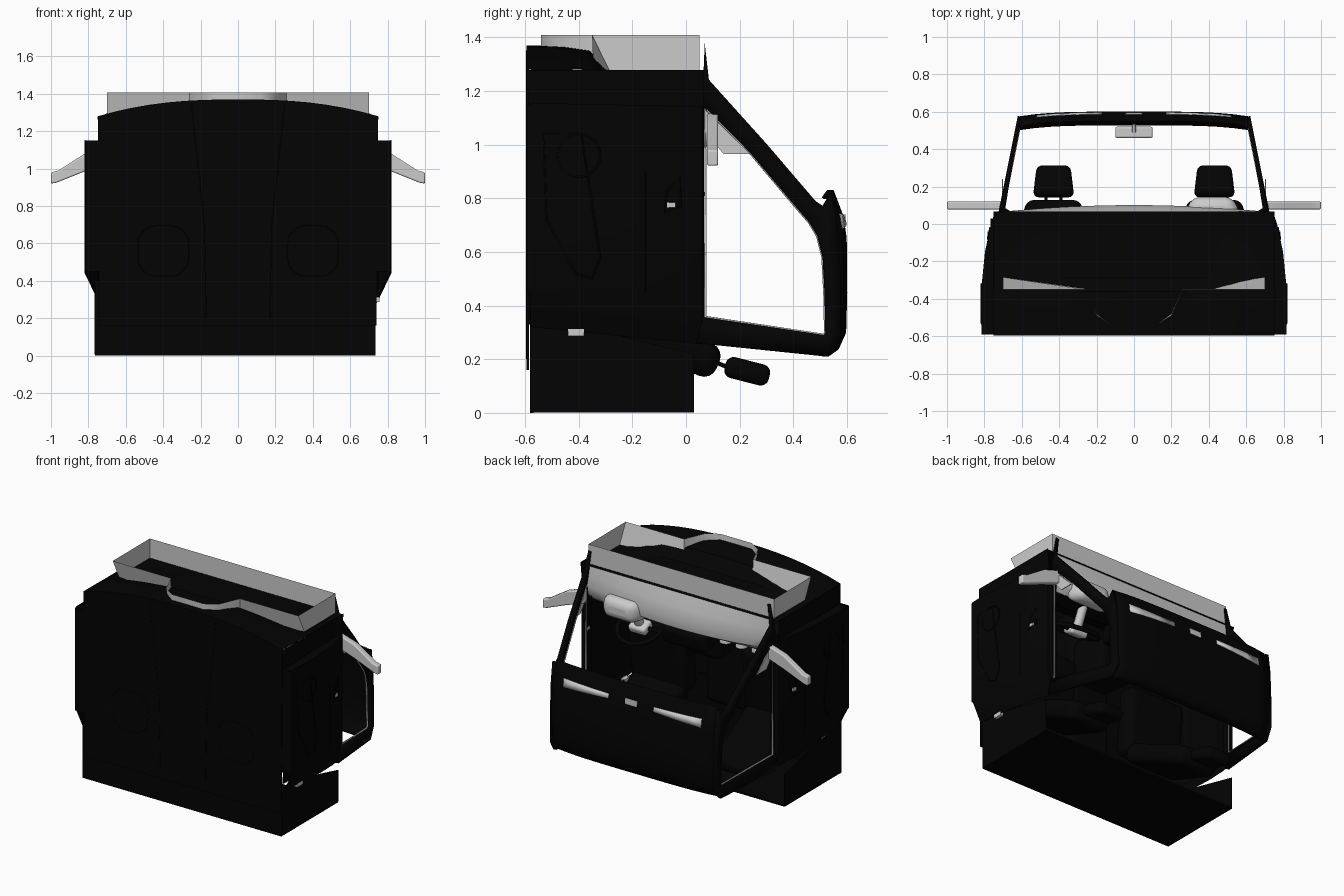
import bpy, bmesh, math
from mathutils import Matrix, Vector

if "Cube" in bpy.data.objects:
    bpy.data.objects.remove(bpy.data.objects["Cube"])

black = bpy.data.materials.new("black_trim")
black.diffuse_color = (0.001, 0.001, 0.001, 1)
black.use_nodes = True
black.node_tree.nodes["Principled BSDF"].inputs["Base Color"].default_value = black.diffuse_color


def finish(name, bm, mat=None, solid=0, bevel=0, smooth=True):
    bmesh.ops.recalc_face_normals(bm, faces=bm.faces)
    me = bpy.data.meshes.new(name)
    bm.to_mesh(me)
    bm.free()
    ob = bpy.data.objects.new(name, me)
    bpy.context.collection.objects.link(ob)
    if mat:
        me.materials.append(mat)
    if solid:
        m = ob.modifiers.new("solid", 'SOLIDIFY')
        m.thickness, m.offset = solid, 0
    if bevel:
        m = ob.modifiers.new("bevel", 'BEVEL')
        m.width, m.segments = bevel, 4
    if smooth:
        bpy.context.view_layer.objects.active = ob
        ob.select_set(True)
        bpy.ops.object.shade_smooth_by_angle(angle=math.radians(35))
        ob.select_set(False)
    return ob


def loft(name, rows, mat=None, solid=0, closed=False):
    """Skin rows of equal point count."""
    bm = bmesh.new()
    vs = [[bm.verts.new(p) for p in r] for r in rows]
    n = len(rows[0])
    for a, b in zip(vs, vs[1:]):
        for i in range(n if closed else n - 1):
            j = (i + 1) % n
            bm.faces.new((a[i], a[j], b[j], b[i]))
    return finish(name, bm, mat, solid)


def prism(name, pts, vec, mat=None, bevel=0):
    """Extrude a planar outline along vec."""
    bm = bmesh.new()
    a = [bm.verts.new(p) for p in pts]
    b = [bm.verts.new(Vector(p) + Vector(vec)) for p in pts]
    bm.faces.new(a)
    bm.faces.new(b[::-1])
    for i in range(len(a)):
        j = (i + 1) % len(a)
        bm.faces.new((a[i], a[j], b[j], b[i]))
    return finish(name, bm, mat, 0, bevel)


def box(name, loc, size, mat=None, bevel=0, tilt=0, top=1):
    bm = bmesh.new()
    bmesh.ops.create_cube(bm, size=1)
    for v in bm.verts:
        if v.co.y > 0:
            v.co.x *= top
    bm.transform(Matrix.Translation(loc) @ Matrix.Rotation(tilt, 4, 'X') @ Matrix.Diagonal((*size, 1)))
    return finish(name, bm, mat, 0, bevel)


def tube(name, pts, r, mat=None, cyclic=False):
    cu = bpy.data.curves.new(name, 'CURVE')
    cu.dimensions, cu.bevel_depth, cu.bevel_resolution = '3D', r, 2
    sp = cu.splines.new('POLY')
    sp.points.add(len(pts) - 1)
    for p, q in zip(sp.points, pts):
        p.co = (*q, 1)
    sp.use_cyclic_u = cyclic
    ob = bpy.data.objects.new(name, cu)
    bpy.context.collection.objects.link(ob)
    if mat:
        cu.materials.append(mat)
    return ob


def ring(c, r, rot, n=32):
    return [Vector(c) + rot @ Vector((r * math.cos(2 * math.pi * i / n), r * math.sin(2 * math.pi * i / n), 0))
            for i in range(n)]


xs = [i / 8 for i in range(-8, 9)]


def crown(x):
    """Forward edge of the floor, highest in the middle."""
    return .10 - .09 * abs(x) ** 2.5


# Floor pan with curved forward edge
edge = [(x * .75, -.585, 1.27 + crown(x)) for x in xs]
prism("floor_pan", [(-.74, -.585, .16)] + edge + [(.74, -.585, .16)], (0, -.01, 0), black)
# Firewall rising from the floor edge
loft("firewall", [[(x * .75, y, 1.27 + crown(x) * t) for x in xs]
                  for y, t in ((-.59, 1), (-.45, .97), (-.36, .85), (-.29, .1), (.068, 0))], black)

# Rear tub: floor, sides and end wall
box("tub_floor", (-.015, -.575, .2), (1.5, .012, .4), black)
box("tub_end", (-.015, -.275, .007), (1.5, .61, .012), black)
for s in (-1, 1):
    prism("tub_side", [(-.015 + s * .745, y, z) for y, z in ((-.58, .005), (.03, .005), (.03, .22), (-.3, .3), (-.58, .33))],
          (s * .006, 0, 0), black)

# Floor details: tunnel, seat wells, seams
box("tunnel", (0, -.5, .8), (.3, .18, .98), black, .04)
for s in (-1, 1):
    tube("floor_seam", [(s * x, -.594, z) for x, z in ((.17, .2), (.18, .7), (.25, 1.35))], .003, black)
    r = ring((s * .4, -.594, .56), .15, Matrix.Rotation(-math.pi / 2, 3, 'X'), 24)
    for p in r:
        p.x = s * .4 + max(-.135, min(.135, p.x - s * .4))
        p.z = .56 + max(-.135, min(.135, p.z - .56))
    tube("seat_well_outline", r, .003, black, True)

# Light cowl rim around the firewall
half = [(.7, .05, .05), (.7, -.35, -.285), (.26, -.35, -.345), (.2, -.49, -.48), (.12, -.54, -.54)]
loop = half + [(-x, a, b) for x, a, b in reversed(half)]
loft("cowl_rim", [[(x, a, 1.408) for x, a, b in loop],
                  [(x, b, 1.275 + (.09 if abs(x) < .25 else 0)) for x, a, b in loop]], closed=True)

# Dashboard: light top pad, black face
dash = [(.055, 1.27, 0), (.062, 1.2, .02), (.066, 1.13, .035), (.055, 1.07, .035), (.02, 1.03, .02)]
loft("dash_top", [[(x * .7, y + b * (1 - x * x), z - b * (1 - x * x)) for x in xs] for y, z, b in dash])
loft("dash_face", [[(x * .72, y, z) for x in xs] for y, z in ((.03, 1.02), (-.06, 1.0), (-.14, 1.05), (-.28, 1.12))], black)
box("centre_stack", (0, -.04, .95), (.34, .16, .14), black, .04, -.2)
box("center_console", (0, -.3, .9), (.28, .3, .3), black, .05, -.1)
for i in range(3):
    bm = bmesh.new()
    bmesh.ops.create_cone(bm, cap_ends=True, segments=24, radius1=.04, radius2=.035, depth=.03,
                          matrix=Matrix.Translation((-.28 - .12 * i, -.03, .99)))
    finish("air_vent", bm)
box("instrument_hood", (.42, .08, 1.06), (.32, .13, .14), None, .05, top=.7)

# Steering wheel with column
rot = Matrix.Rotation(math.radians(-25), 3, 'X')
c = Vector((.4, -.08, .88))
tube("steering_wheel", ring(c, .15, rot), .015, black, True)
tube("steering_column", [c, c + rot @ Vector((0, 0, .2))], .03)
box("steering_hub", c, (.13, .1, .06), None, .02, math.radians(-25))
for a in (0, 180, 270):
    d = Vector((math.cos(math.radians(a)), math.sin(math.radians(a)), 0)) * .145
    tube("steering_spoke", [c, c + rot @ d], .013, black)

# Side glass frame: outer and inner outlines as (y, z)
outer = [(.07, 1.375), (.085, 1.24), (.3, 1.0), (.48, .79), (.51, .77), (.54, .82), (.565, .68), (.575, .5), (.575, .28), (.525, .21), (.04, .26)]
inner = [(.06, 1.14), (.08, 1.13), (.24, .97), (.4, .78), (.46, .71), (.49, .66), (.51, .58), (.517, .45), (.52, .3), (.515, .29), (.06, .357)]
door = [(.815, -.58), (.82, -.45), (.812, -.3), (.797, -.15), (.765, 0), (.745, .06), (.71, .068)]


def glass_x(y, z=0):
    return .715 - .2 * (y - .05) - max(0, z - 1.2) * .2


for s in (-1, 1):
    loft("window_frame", [[(s * glass_x(y, z), y, z) for y, z in o] for o in (outer, inner)], black, .024)
    tube("window_seal", [(s * (glass_x(y) - .01), y + .012 * (y < .07), z) for y, z in inner], .006, None, True)
    prism("corner_panel", [(s * .7, y, z) for y, z in ((.07, 1.13), (.24, .965), (.14, .965), (.07, 1.05))], (s * .006, 0, 0))

    # Door skin and kick panel
    loft("door_skin", [[(s * (x - k * (x - .6)), y, z + dz * (y + .58)) for x, y in door]
                       for z, k, dz in ((.32, .3, -.1), (.45, .0, -.08), (.7, 0, 0), (1.0, 0, 0), (1.155, 0, -.02))], black)
    loft("door_lining", [[(s * (x - .07), y, z) for x, y in door[:-1]] for z in (.36, .7, 1.15)], black)
    prism("door_front_edge", [(s * x, y, 1.142) for x, y in door] + [(s * .7, -.58, 1.142)], (0, 0, -.01), black)
    loft("kick_panel", [[(s * x, y, z) for y in (-.59, -.3, .066)] for x, z in ((.735, 1.1), (.75, 1.278))], black)
    box("sill", (s * .775, -.585, .8), (.08, .012, .7), black)

    # Door relief: pocket, speaker, handle
    tube("door_pocket", [(s * .817, y, z) for y, z in ((-.53, 1.04), (-.39, 1.04), (-.32, .58), (-.35, .5), (-.41, .52), (-.52, .72))],
         .004, black, True)
    tube("speaker_ring", ring((s * .817, -.4, .96), .08, Matrix.Rotation(math.pi / 2, 3, 'Y'), 24), .004, black, True)
    tube("door_rib", [(s * .796, -.15, .45), (s * .796, -.15, .9)], .003, black)
    tube("handle_frame", [(s * x, y, z) for x, y, z in ((.783, -.08, .75), (.77, -.02, .77), (.77, -.02, .88), (.781, -.07, .83))], .004, black, True)
    box("door_handle", (s * .778, -.055, .775), (.012, .03, .02))
    box("hinge_plate", (s * .742, -.41, .3), (.03, .06, .025))

    # Wing mirror
    prism("wing_mirror", [(s * x, .078, z) for x, z in ((.69, 1.12), (.82, 1.08), (.96, .99), (1, .98), (1, .92), (.97, .925), (.82, .985), (.69, 1.03))],
          (0, .042, 0), None, .008)

    # Seat leaning back, with headrest on posts
    x = s * .43
    box("seat_cushion", (x, -.36, .6), (.44, .14, .46), black, .05, -.1)
    box("seat_back", (x, -.12, .28), (.42, .52, .13), black, .05, -.4, .72)
    box("headrest", (x, .228, .155), (.22, .17, .08), black, .03, -.25, .82)
    for d in (-.04, .04):
        tube("headrest_post", [(x + d, .08, .2), (x + d, .17, .165)], .008, black)

    # Roof inset strip, tapering outwards
    loft("roof_strip", [[(s * u, y - .03 * (u / .61) ** 4, z - k * (u - .17)) for u in (.17, .3, .42, .52)]
                        for y, z, k in ((.586, .735, -.02), (.5955, .705, .06))], None, .008)

# Roof skin
roof = [(.535, .80), (.55, .825), (.583, .73), (.594, .65), (.596, .45), (.592, .3), (.565, .24), (.53, .215)]
loft("roof", [[(x * .61, y - .025 * abs(x) ** 4, z) for x in xs] for y, z in roof], black, .01)
box("roof_lamp", (0, .589, .72), (.09, .012, .04), None, .005)

# Rear-view mirror
box("rear_view_mirror", (0, .49, .74), (.2, .06, .025), None, .01)
tube("mirror_stalk", [(0, .49, .75), (0, .56, .77)], .01)
